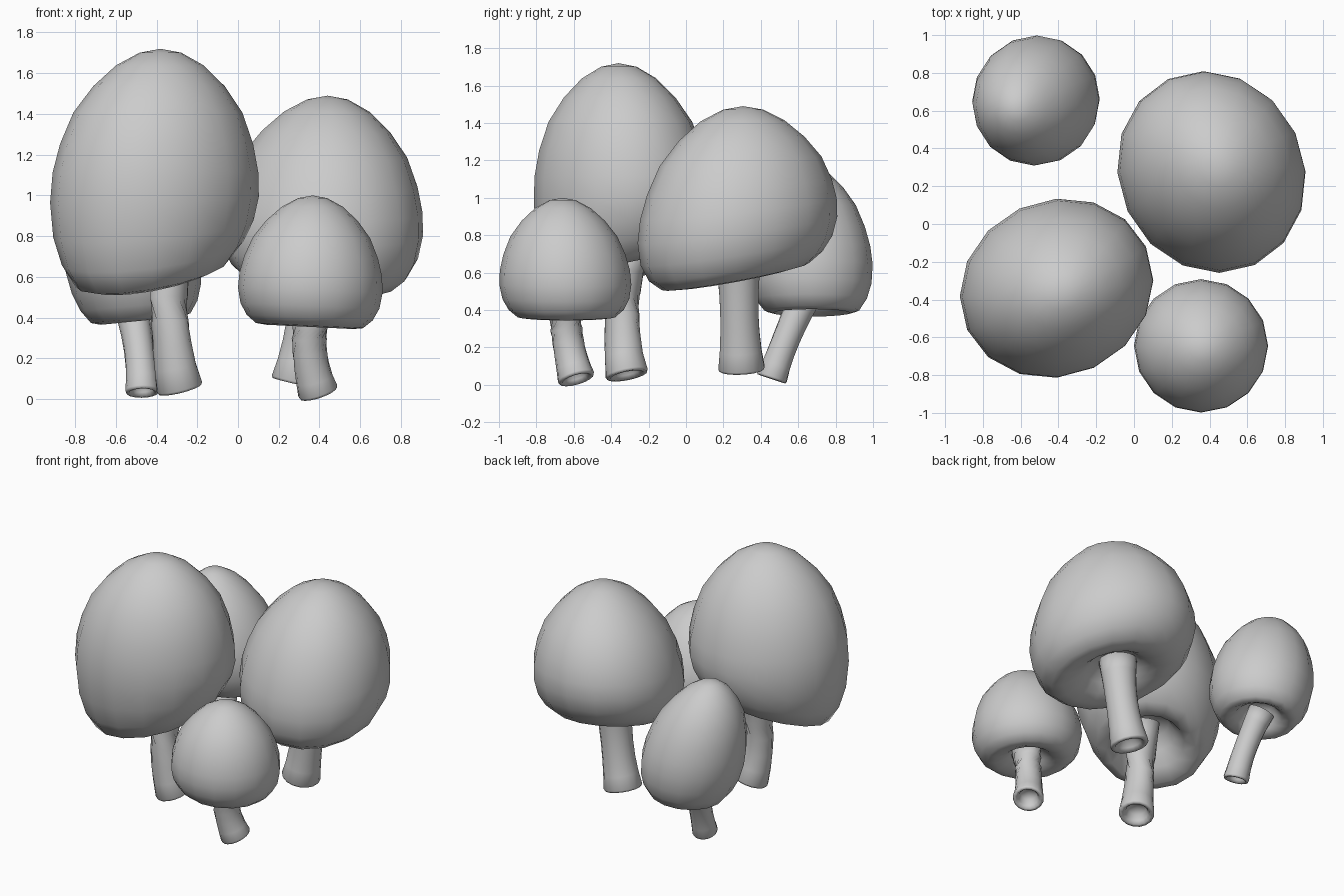
import bpy, bmesh, math
from mathutils import Vector, Matrix

cube = bpy.data.objects.get("Cube")
if cube:
    bpy.data.objects.remove(cube, do_unlink=True)

SIDES = 16

grey = bpy.data.materials.new("soft_grey")
grey.use_nodes = True
grey.diffuse_color = (0.6, 0.6, 0.6, 1)
shader = next(n for n in grey.node_tree.nodes if n.type == 'BSDF_PRINCIPLED')
shader.inputs["Base Color"].default_value = grey.diffuse_color
shader.inputs["Roughness"].default_value = 0.8


def loft(name, rings):
    """Skin a list of rings; rings of zero radius close the ends."""
    bm = bmesh.new()
    loops = [[bm.verts.new(p) for p in ring] for ring in rings]
    for a, b in zip(loops, loops[1:]):
        for i in range(SIDES):
            j = (i + 1) % SIDES
            bm.faces.new((a[i], a[j], b[j], b[i]))
    bmesh.ops.remove_doubles(bm, verts=bm.verts, dist=1e-5)
    bmesh.ops.recalc_face_normals(bm, faces=bm.faces)
    mesh = bpy.data.meshes.new(name)
    bm.to_mesh(mesh)
    bm.free()
    mesh.materials.append(grey)
    for poly in mesh.polygons:
        poly.use_smooth = True
    obj = bpy.data.objects.new(name, mesh)
    bpy.context.collection.objects.link(obj)
    return obj


def unit_circle():
    return [(math.cos(a), math.sin(a))
            for a in (math.tau * i / SIDES for i in range(SIDES))]


# Egg-shaped cap with a rolled rim and hollow underside: (radius, height)
CAP = [(0, 1), (.2, .98), (.42, .915), (.63, .81), (.81, .68), (.925, .53),
       (.985, .4), (1, .28), (.96, .16), (.87, .07), (.74, .01), (.6, 0),
       (.45, .025), (.34, .07), (.25, .12), (0, .14)]


def cap(name, centre, radii, bottom, top, lean, slope, turn=0, full=1, fade=1):
    """turn spins the oval, full raises its widest ring, fade limits the slope."""
    spin = Matrix.Rotation(math.radians(turn), 2)
    rings = []
    for r, level in CAP:
        h = level ** full
        shift = (level - .28) / .72
        ring = []
        for c, s in unit_circle():
            x, y = spin @ Vector((radii[0] * r * c, radii[1] * r * s))
            tilt = (slope[0] * x + slope[1] * y) * max(0, 1 - h * fade)
            ring.append((centre[0] + x + lean[0] * shift,
                         centre[1] + y + lean[1] * shift,
                         bottom + (top - bottom) * h + tilt))
        rings.append(ring)
    return loft(name, rings)


# Bent stem through three (x, y, z, radius) points, with a hollow foot
def stem(name, base, mid, top):
    a, b, c = Vector(base), Vector(mid), Vector(top)

    def ring(t, scale=1.0, lift=0.0):
        p = a * (1 - t) * (1 - 2 * t) + b * 4 * t * (1 - t) + c * t * (2 * t - 1)
        d = a * (4 * t - 3) + b * (4 - 8 * t) + c * (4 * t - 1)
        tangent = d.to_3d().normalized()
        turn = tangent.to_track_quat('Z', 'Y')
        middle = p.to_3d() + tangent * lift
        return [middle + turn @ Vector((x, y, 0)) * p.w * scale
                for x, y in unit_circle()]

    foot = [ring(0, 0, .07), ring(0, .5, .06), ring(0, .64, .02),
            ring(0, .78, 0), ring(0, .95, 0)]
    shaft = [ring(t / 6, 1, .012 if t == 0 else 0) for t in range(7)]
    return loft(name, foot + shaft + [ring(1, 0)])


# The four mushrooms
cap("tall_cap", (-.41, -.34), (.522, .465), .60, 1.72, (.03, -.02),
    (.16, .25), turn=25, full=.85, fade=2.5)
stem("tall_stem", (-.285, -.315, .05, .115), (-.335, -.342, .38, .093),
     (-.33, -.3, .74, .105))

cap("wide_cap", (.41, .275), (.49, .543), .57, 1.49, (.03, .03),
    (-.07, .18), turn=25)
stem("wide_stem", (.285, .297, .08, .126), (.34, .285, .38, .104),
     (.37, .28, .68, .125))

cap("front_small_cap", (.355, -.645), (.355, .353), .355, 1.0,
    (.012, -.015), (-.05, 0))
stem("front_small_stem", (.395, -.585, .03, .1), (.353, -.63, .23, .085),
     (.36, -.65, .43, .1))

cap("back_small_cap", (-.515, .655), (.33, .343), .385, 1.2,
    (-.1, -.045), (.1, 0), full=.9)
stem("back_small_stem", (-.47, .457, .032, .083), (-.487, .538, .25, .074),
     (-.53, .64, .48, .088))
